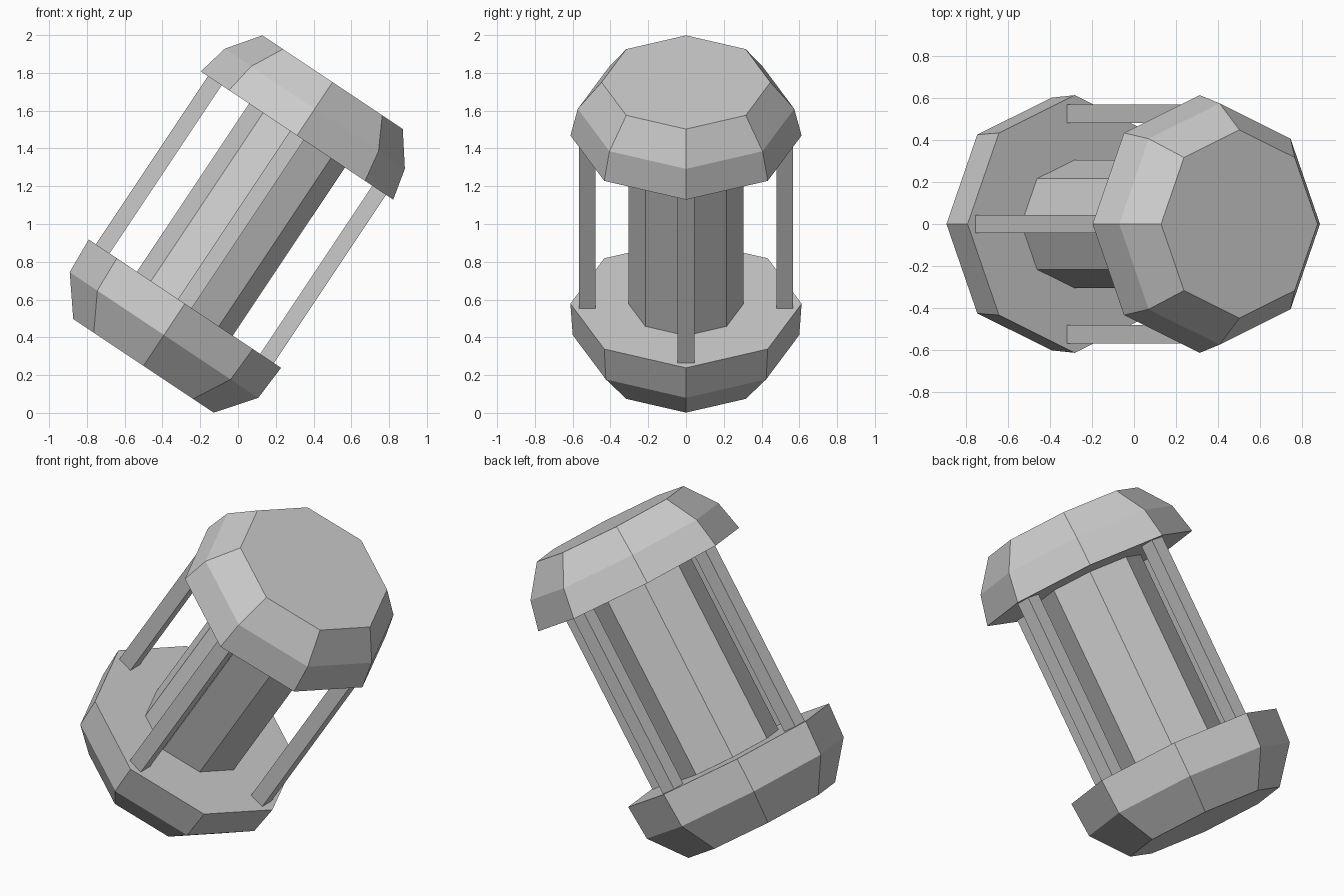
import bpy
import bmesh
from math import cos, sin, pi, radians
from mathutils import Matrix

cube = bpy.data.objects.get("Cube")
if cube:
    bpy.data.objects.remove(cube, do_unlink=True)

grey = bpy.data.materials.new("plain grey")
grey.use_nodes = True
grey.diffuse_color = (0.6, 0.6, 0.6, 1)
grey.node_tree.nodes["Principled BSDF"].inputs["Base Color"].default_value = (0.6, 0.6, 0.6, 1)

# The whole capsule leans toward +x about its middle
LEAN = Matrix.Translation((0, 0, 1)) @ Matrix.Rotation(radians(33.7), 4, 'Y')


def loft(name, rings, sides=8, turn=0.0, centre=(0, 0)):
    """Closed prism through (radius, height) rings along the leaning axis."""
    bm = bmesh.new()
    loops = []
    for r, h in rings:
        angles = [turn + 2 * pi * i / sides for i in range(sides)]
        loops.append([bm.verts.new((centre[0] + r * cos(a), centre[1] + r * sin(a), h))
                      for a in angles])
    for low, high in zip(loops, loops[1:]):
        for i in range(sides):
            j = (i + 1) % sides
            bm.faces.new((low[i], low[j], high[j], high[i]))
    bm.faces.new(loops[0][::-1])
    bm.faces.new(loops[-1])
    bmesh.ops.recalc_face_normals(bm, faces=bm.faces)
    mesh = bpy.data.meshes.new(name)
    bm.to_mesh(mesh)
    bm.free()
    mesh.materials.append(grey)
    obj = bpy.data.objects.new(name, mesh)
    obj.matrix_world = LEAN
    bpy.context.collection.objects.link(obj)
    return obj


# Bevelled octagonal end caps
BASE, TOP = -0.507, 0.563
loft("lower_cap", [(0.447, -0.902), (0.6, -0.706), (0.612, BASE)])
loft("upper_cap", [(0.612, TOP), (0.573, 0.733), (0.447, 0.902)])

# Octagonal core between the caps
loft("core", [(0.305, BASE - 0.02), (0.305, TOP + 0.02)])

# Four square rods around the core
for i, side in enumerate(("left", "back", "right", "front")):
    a = i * pi / 2
    loft(side + "_rod", [(0.062, BASE - 0.02), (0.062, TOP + 0.02)], sides=4, turn=pi / 4,
         centre=(0.523 * cos(a), 0.523 * sin(a)))
